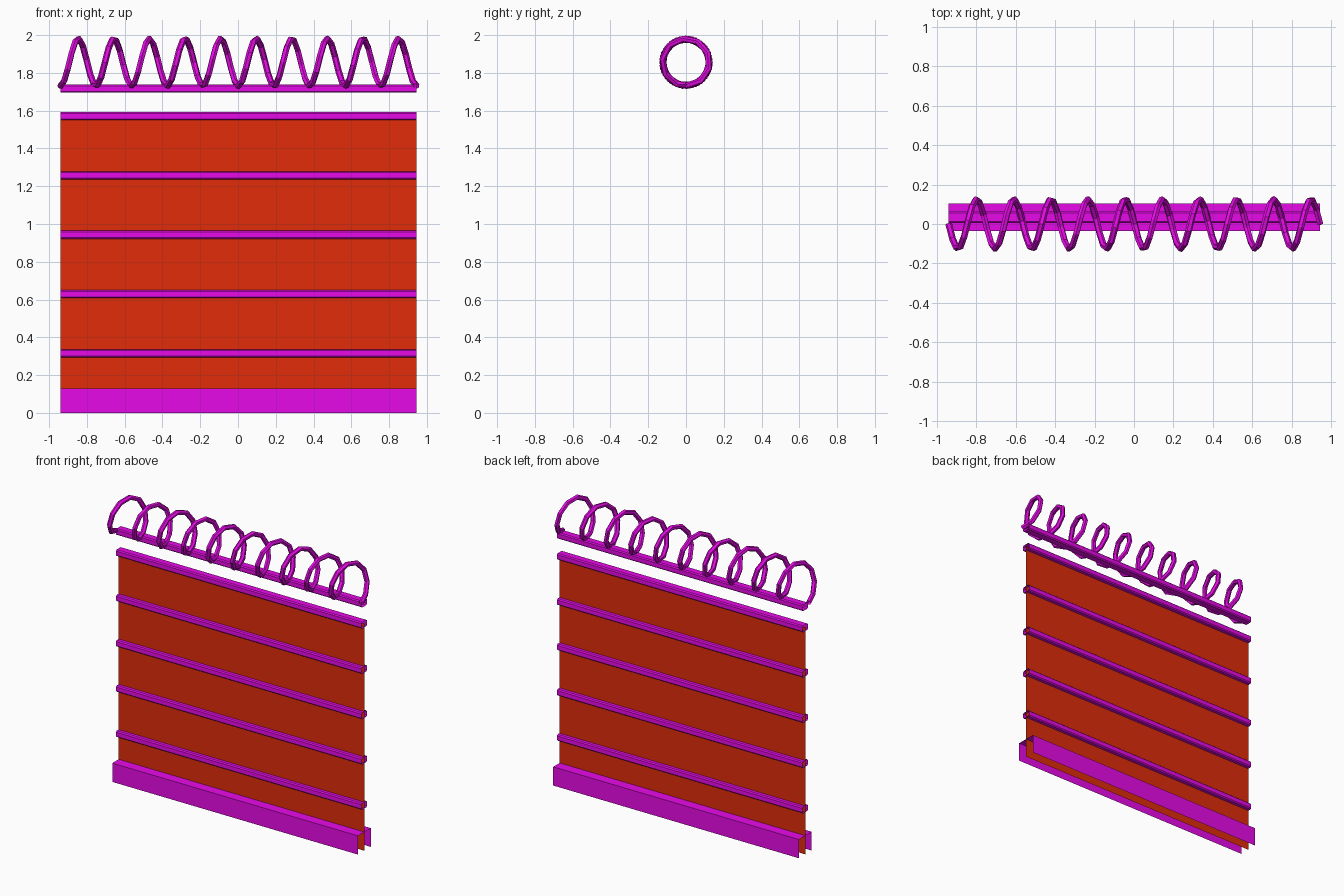
import bpy
from math import sin, cos, pi

if "Cube" in bpy.data.objects:
    bpy.data.objects.remove(bpy.data.objects["Cube"])

X0, X1 = -0.94, 0.945      # ends of the barrier
YC = 0.035                 # depth of the barrier sheet


def material(name, rgb):
    m = bpy.data.materials.new(name)
    m.diffuse_color = (*rgb, 1)
    m.use_nodes = True
    m.node_tree.nodes["Principled BSDF"].inputs["Base Color"].default_value = m.diffuse_color
    return m


purple = material("purple", (0.8, 0.003, 0.8))
red = material("red", (0.75, 0.025, 0.003))


def extrude_x(name, profile, mat, closed=False):
    """Sweep a (y, z) profile along x, leaving the ends open."""
    n = len(profile)
    verts = [(x, y, z) for x in (X0, X1) for y, z in profile]
    count = n if closed else n - 1
    faces = [(i, (i + 1) % n, n + (i + 1) % n, n + i) for i in range(count)]
    mesh = bpy.data.meshes.new(name)
    mesh.from_pydata(verts, [], faces)
    mesh.materials.append(mat)
    obj = bpy.data.objects.new(name, mesh)
    bpy.context.collection.objects.link(obj)
    return obj


def rail(name, zc, w=0.029, h=0.0215, c=0.007):
    """Chamfered hollow rail centred on the sheet."""
    pts = [(-w, h - c), (-w + c, h), (w - c, h), (w, h - c),
           (w, -h + c), (w - c, -h), (-w + c, -h), (-w, -h + c)]
    return extrude_x(name, [(YC + y, zc + z) for y, z in pts], purple, True)


# Thin sheet
extrude_x("panel", [(YC, 0), (YC, 1.575)], red)

# Base channel, open underneath
extrude_x("base_channel",
          [(YC - 0.07, 0), (YC - 0.07, 0.13), (YC + 0.07, 0.13), (YC + 0.07, 0)], purple)

# Horizontal rails
for i in range(5):
    rail(f"rail_{i + 1}", 0.315 + 0.314 * i)

# Rail carrying the wire
rail("wire_rail", 1.717)

# Coiled wire, ten turns
TURNS, STEPS, R = 10, 96, 0.125
curve = bpy.data.curves.new("coil_path", 'CURVE')
curve.dimensions = '3D'
curve.bevel_depth = 0.017
curve.bevel_resolution = 1
spline = curve.splines.new('POLY')
spline.use_smooth = False
spline.points.add(STEPS)
for i, p in enumerate(spline.points):
    t = i / STEPS
    a = 2 * pi * TURNS * t
    p.co = (X0 + (X1 - X0) * t, -R * sin(a), 1.856 - R * cos(a), 1)
curve.materials.append(purple)
coil = bpy.data.objects.new("wire_coil", curve)
bpy.context.collection.objects.link(coil)
